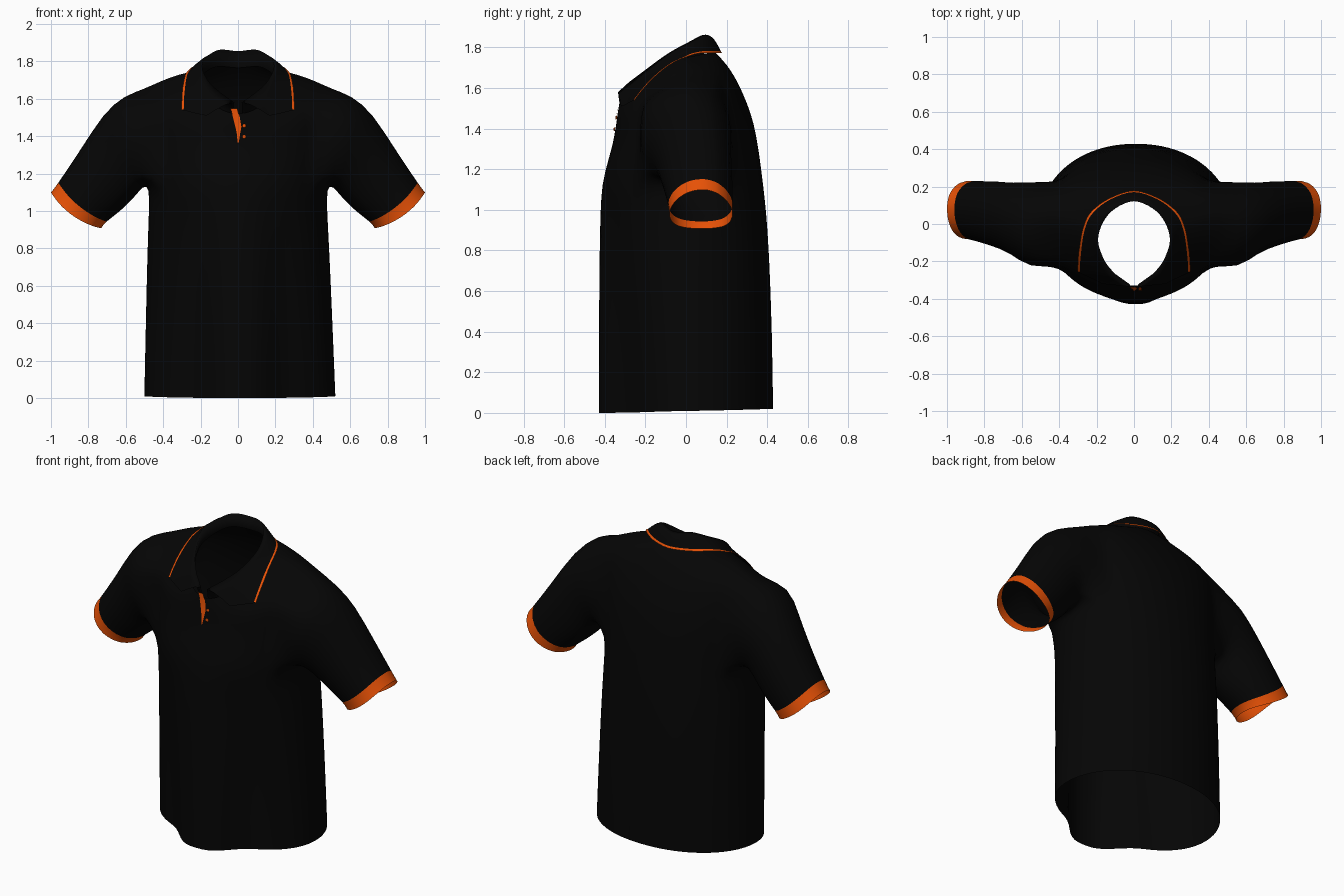
import bpy, bmesh, math
from mathutils import Vector
from mathutils.bvhtree import BVHTree

if "Cube" in bpy.data.objects:
    bpy.data.objects.remove(bpy.data.objects["Cube"])

N = 48


def material(name, rgb):
    m = bpy.data.materials.new(name)
    m.diffuse_color = (*rgb, 1)
    m.use_nodes = True
    m.node_tree.nodes["Principled BSDF"].inputs["Base Color"].default_value = m.diffuse_color
    return m


black = material("black_fabric", (0.0016, 0.0016, 0.0016))
orange = material("orange_trim", (0.82, 0.085, 0.002))


def finish(bm, name, subdiv=0):
    for f in bm.faces:
        f.smooth = True
    me = bpy.data.meshes.new(name)
    bm.to_mesh(me)
    ob = bpy.data.objects.new(name, me)
    bpy.context.collection.objects.link(ob)
    me.materials.append(black)
    me.materials.append(orange)
    if subdiv:
        mod = ob.modifiers.new("smooth", 'SUBSURF')
        mod.levels = mod.render_levels = subdiv
    return ob


def spow(v, p):
    return math.copysign(abs(v) ** p, v)


def smoothstep(a, b, v):
    t = min(1, max(0, (v - a) / (b - a)))
    return t * t * (3 - 2 * t)


# ---- torso: rings of (half width, side y, front y, back y, front z, side z, back z,
#      depth of the drape beside the front centre)
RINGS = [
    (.512, .03, -.43, .43, 0, .01, .02, .27),
    (.50, .03, -.43, .425, .4, .4, .4, .21),
    (.487, .03, -.427, .41, .8, .8, .8, .13),
    (.477, .03, -.422, .395, 1.0, 1.0, 1.0, .07),
    (.475, .03, -.415, .38, 1.13, 1.13, 1.13, 0),
    (.49, .03, -.385, .36, 1.24, 1.27, 1.29, 0),
    (.505, .03, -.36, .335, 1.33, 1.41, 1.43, 0),
    (.51, .03, -.35, .30, 1.39, 1.54, 1.53, 0),
    (.50, .03, -.343, .26, 1.43, 1.655, 1.62, 0),
    (.42, .03, -.34, .22, 1.46, 1.693, 1.69, 0),
    (.32, .01, -.335, .18, 1.49, 1.73, 1.74, 0),
    (.22, -.02, -.33, .14, 1.52, 1.75, 1.78, 0),
]
bm = bmesh.new()
rows = []
for hw, ys, yf, yb, zf, zs, zb, drape in RINGS:
    row = []
    for i in range(N):
        a = 2 * math.pi * i / N
        c, s = math.cos(a), math.sin(a)
        ye, ze, p = (yb, zb, 1.0) if s > 0 else (yf, zf, .93)
        x = hw * spow(c, .95) + .01 * max(0, 1 - zs)
        g = abs(s) ** p
        if s < 0:
            g *= 1 - drape * smoothstep(.12, .5, abs(c))
        row.append(bm.verts.new((x, ys + (ye - ys) * g, zs + (ze - zs) * abs(s) ** 1.3)))
    rows.append(row)

# Armholes are left open between rings LO and HI
LO, HI, K = 4, 8, 5
for r in range(len(rows) - 1):
    for i in range(N):
        side = min(abs(i + .5 - c) for c in (0, N / 2, N))
        if LO <= r < HI and side < K:
            continue
        j = (i + 1) % N
        bm.faces.new((rows[r][i], rows[r][j], rows[r + 1][j], rows[r + 1][i]))

# ---- sleeves: (top x, top z, bottom x, bottom z, front y, back y, bow of the hem)
SLEEVE = [
    (.61, 1.618, .505, 1.135, -.245, .24, 0),
    (.72, 1.525, .55, 1.075, -.165, .228, 0),
    (.85, 1.315, .63, .995, -.12, .24, .01),
    (.979, 1.125, .712, .938, -.085, .238, .033),
    (1.0, 1.10, .73, .907, -.085, .238, .035),
]
for sx, mid in ((1, 0), (-1, N // 2)):
    def col(k):
        return (mid + k) % N
    loop = [rows[LO][col(k)] for k in range(-K, K)]
    loop += [rows[r][col(K)] for r in range(LO, HI)]
    loop += [rows[HI][col(k)] for k in range(K, -K, -1)]
    loop += [rows[r][col(-K)] for r in range(HI, LO, -1)]
    phis = [math.atan2((v.co.z - 1.39) / .26, (v.co.y - .02) / .24) for v in loop]
    prev, faces = loop, []
    for n, (tx, tz, bx, bz, yf, yb, bow) in enumerate(SLEEVE):
        ring = []
        for p in phis:
            h, w = math.sin(p), math.cos(p)
            x = (tx + bx) / 2 + (tx - bx) / 2 * h + .58 * bow * w * w
            z = (tz + bz) / 2 + (tz - bz) / 2 * h - .82 * bow * w * w
            ring.append(bm.verts.new((sx * x, (yf + yb) / 2 + (yb - yf) / 2 * w, z)))
        for i in range(len(loop)):
            j = (i + 1) % len(loop)
            f = bm.faces.new((prev[i], prev[j], ring[j], ring[i]))
            f.material_index = 1 if n == len(SLEEVE) - 1 else 0   # cuff band
            faces.append(f)
        prev = ring
    bm.normal_update()
    front = min(faces, key=lambda f: f.calc_center_median().y)
    if front.normal.y > 0:
        bmesh.ops.reverse_faces(bm, faces=faces)
bm.normal_update()
bm.verts.index_update()
bm.faces.ensure_lookup_table()
bvh = BVHTree.FromBMesh(bm)
finish(bm, "shirt_body", 1)

# ---- collar: half of the fold line and of the outer edge, from back to front
FOLD = [(0, .122, 1.855), (.10, .083, 1.862), (.165, .01, 1.825), (.192, -.09, 1.77),
        (.155, -.2, 1.69), (.09, -.28, 1.63), (.02, -.335, 1.58)]
EDGE = [(0, .178, 1.772), (.13, .138, 1.772), (.225, .07, 1.772), (.265, 0, 1.75),
        (.282, -.1, 1.665), (.297, -.24, 1.53), (.17, -.32, 1.51)]
SUB = 4


def lift(p, gap):
    """Keep a point at least gap outside the shirt body."""
    loc, nor, _, _ = bvh.find_nearest(p)
    return loc + nor * gap if (p - loc).dot(nor) < gap else p


def along(pts, t):
    """Smooth curve through the mirrored half line; straight on the last stretch."""
    def at(k):
        v = Vector(pts[abs(k)])
        return Vector((-v.x if k < 0 else v.x, v.y, v.z))
    k = min(5, math.floor(t))
    u = t - k
    b, c = at(k), at(k + 1)
    if k >= 5 or k < -5:
        return b.lerp(c, u)
    a = at(k - 1) if k > -5 else 2 * b - c
    d = at(k + 2) if k < 4 else 2 * c - b
    return b + .5 * u * (c - a + u * (2 * a - 5 * b + 4 * c - d + u * (3 * (b - c) + d - a)))


bm = bmesh.new()
stations = []
for n in range(-6 * SUB, 6 * SUB + 1):
    f, e = along(FOLD, n / SUB), along(EDGE, n / SUB)
    base = Vector((f.x * 1.1, f.y + .012, f.z - .09))
    t = 1 - .013 / (e - f).length
    bulge = Vector((0, 0, .01))
    pts = [base, f, lift(f.lerp(e, .3) + bulge, .014), lift(f.lerp(e, .65) + bulge * .7, .013),
           lift(f.lerp(e, t), .011), lift(e, .011)]
    stations.append([bm.verts.new(p) for p in pts])
for n, (a, b) in enumerate(zip(stations, stations[1:])):
    for r in range(5):
        f = bm.faces.new((a[r], a[r + 1], b[r + 1], b[r]))
        f.material_index = 1 if r == 4 and SUB <= n < 11 * SUB else 0   # piping
bm.normal_update()
bm.faces.ensure_lookup_table()
if bm.faces[6 * SUB * 5 + 2].normal.y < 0:
    bmesh.ops.reverse_faces(bm, faces=bm.faces[:])
finish(bm, "collar")


def front_y(x, z):
    hit = bvh.ray_cast(Vector((x, -2, z)), Vector((0, 1, 0)))[0]
    return (hit.y if hit and hit.y < 0 else -.332) - .005


# ---- placket sliver below the collar opening
bm = bmesh.new()
SLIVER = [(-.04, -.005, 1.548), (-.027, .010, 1.50), (-.014, .018, 1.45),
          (-.006, .011, 1.41), (-.002, .004, 1.365)]
strip = [[bm.verts.new((x, front_y(x, min(z, 1.50)), z)) for x in (x0, x1)]
         for x0, x1, z in SLIVER]
for a, b in zip(strip, strip[1:]):
    bm.faces.new((a[0], b[0], b[1], a[1])).material_index = 1
finish(bm, "placket")

# ---- buttons
bm = bmesh.new()
for z in (1.455, 1.397):
    ret = bmesh.ops.create_uvsphere(bm, u_segments=12, v_segments=6, radius=.010)
    y = front_y(.033, z)
    for v in ret["verts"]:
        v.co = Vector((v.co.x + .033, v.co.y * .4 + y, v.co.z + z))
for f in bm.faces:
    f.material_index = 1
finish(bm, "buttons")
